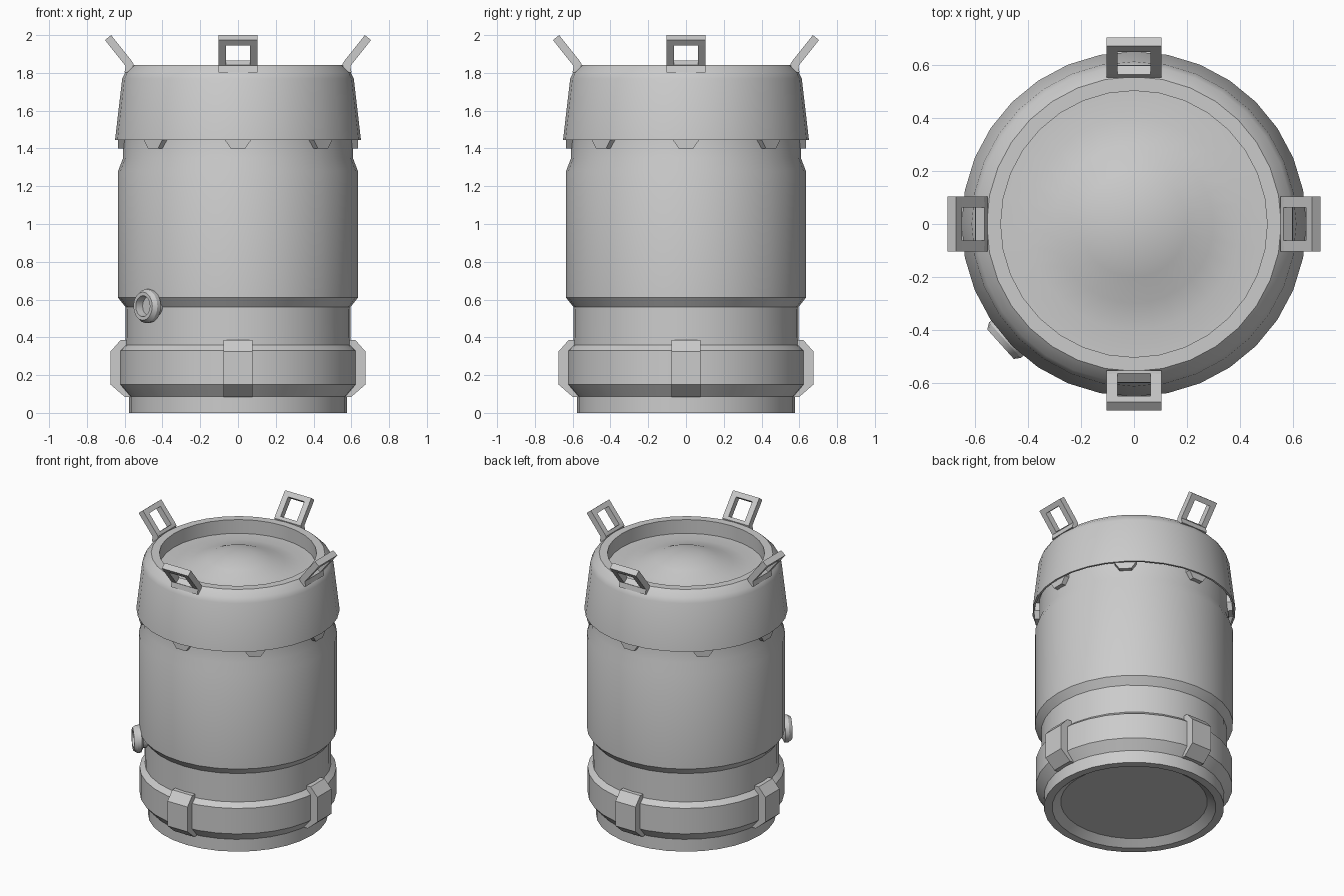
import bpy, bmesh, math
from mathutils import Matrix, Vector

if "Cube" in bpy.data.objects:
    bpy.data.objects.remove(bpy.data.objects["Cube"])

grey = bpy.data.materials.new("plain grey")
grey.diffuse_color = (0.6, 0.6, 0.6, 1)
grey.use_nodes = True
grey.node_tree.nodes["Principled BSDF"].inputs["Base Color"].default_value = grey.diffuse_color


def finish(name, bm, smooth=True, matrix=None):
    if matrix is not None:
        bmesh.ops.transform(bm, matrix=matrix, verts=bm.verts)
    bmesh.ops.recalc_face_normals(bm, faces=bm.faces)
    me = bpy.data.meshes.new(name)
    bm.to_mesh(me)
    bm.free()
    me.materials.append(grey)
    ob = bpy.data.objects.new(name, me)
    bpy.context.collection.objects.link(ob)
    if smooth:
        bpy.ops.object.select_all(action='DESELECT')
        ob.select_set(True)
        bpy.context.view_layer.objects.active = ob
        bpy.ops.object.shade_smooth_by_angle(angle=math.radians(30))
    return ob


def lathe(name, profile, sides=32, matrix=None):
    """Spin a (radius, height) profile around z."""
    bm = bmesh.new()
    vs = [bm.verts.new((r, 0, z)) for r, z in profile]
    es = [bm.edges.new(p) for p in zip(vs, vs[1:])]
    bmesh.ops.spin(bm, geom=vs + es, cent=(0, 0, 0), axis=(0, 0, 1),
                   angle=2 * math.pi, steps=sides)
    bmesh.ops.remove_doubles(bm, verts=bm.verts, dist=1e-4)
    return finish(name, bm, True, matrix)


def prism(name, outline, offset, matrix):
    """Extrude a closed outline of 3D points by an offset vector."""
    bm = bmesh.new()
    f = bm.faces.new([bm.verts.new(p) for p in outline])
    ext = bmesh.ops.extrude_face_region(bm, geom=[f], use_keep_orig=True)
    bmesh.ops.translate(bm, vec=offset,
                        verts=[v for v in ext["geom"] if isinstance(v, bmesh.types.BMVert)])
    return finish(name, bm, False, matrix)


# Barrel body, with recessed underside, base ring, neck and shoulder
lathe("barrel_body", [
    (0, 0.04), (0.47, 0.04), (0.525, 0), (0.577, 0), (0.577, 0.087),
    (0.63, 0.15), (0.63, 0.33), (0.597, 0.36), (0.595, 0.56),
    (0.635, 0.61), (0.635, 1.28), (0.608, 1.35), (0.608, 1.52), (0, 1.52)])

# Lid with skirt, flat rim and sunken domed top
lathe("lid", [
    (0.60, 1.50), (0.632, 1.50), (0.638, 1.445), (0.651, 1.445),
    (0.613, 1.77), (0.597, 1.803), (0.556, 1.842), (0.503, 1.842),
    (0.503, 1.745), (0.40, 1.747), (0.30, 1.767), (0.20, 1.808),
    (0.10, 1.833), (0, 1.84)])

# Locking tabs under the lid skirt
for k in range(8):
    prism(f"lid_tab_{k + 1}",
          [(-0.07, -0.636, 1.445), (-0.038, -0.636, 1.40), (0.038, -0.636, 1.40),
           (0.07, -0.636, 1.445), (0.07, -0.636, 1.50), (-0.07, -0.636, 1.50)],
          (0, 0.04, 0), Matrix.Rotation(k * math.pi / 4, 4, 'Z'))

# Clamp blocks around the base ring
for k in range(4):
    prism(f"base_clamp_{k + 1}",
          [(-0.078, -r, z) for r, z in [(0.56, 0.085), (0.60, 0.085), (0.675, 0.15),
                                        (0.675, 0.325), (0.622, 0.385), (0.56, 0.385)]],
          (0.156, 0, 0), Matrix.Rotation(k * math.pi / 2, 4, 'Z'))

# Outward tilted handle frames on the lid rim
columns = (-0.103, -0.063, 0.063, 0.103)
path = [(0.58, 1.80), (0.574, 1.843), (0.582, 1.854), (0.666, 1.959), (0.688, 1.987)]
for k in range(4):
    bm = bmesh.new()
    grid = [[bm.verts.new((x, -r, z)) for x in columns] for r, z in path]
    for i in range(len(path) - 1):
        for j in range(3):
            if (i, j) != (2, 1):
                bm.faces.new((grid[i][j], grid[i][j + 1],
                              grid[i + 1][j + 1], grid[i + 1][j]))
    ob = finish(f"lid_handle_{k + 1}", bm, False, Matrix.Rotation(k * math.pi / 2, 4, 'Z'))
    solid = ob.modifiers.new("thickness", 'SOLIDIFY')
    solid.thickness, solid.offset = 0.042, 0

# Drain spout on the front left
a = math.radians(180 + 42)
out = Vector((math.cos(a), math.sin(a), 0))
lathe("drain_spout", [
    (0.06, 0.54), (0.06, 0.615), (0.09, 0.63), (0.09, 0.655), (0.075, 0.678),
    (0.056, 0.678), (0.05, 0.635), (0, 0.635)], 16,
    Matrix.Translation((0, 0, 0.565)) @ out.to_track_quat('Z', 'Y').to_matrix().to_4x4())
